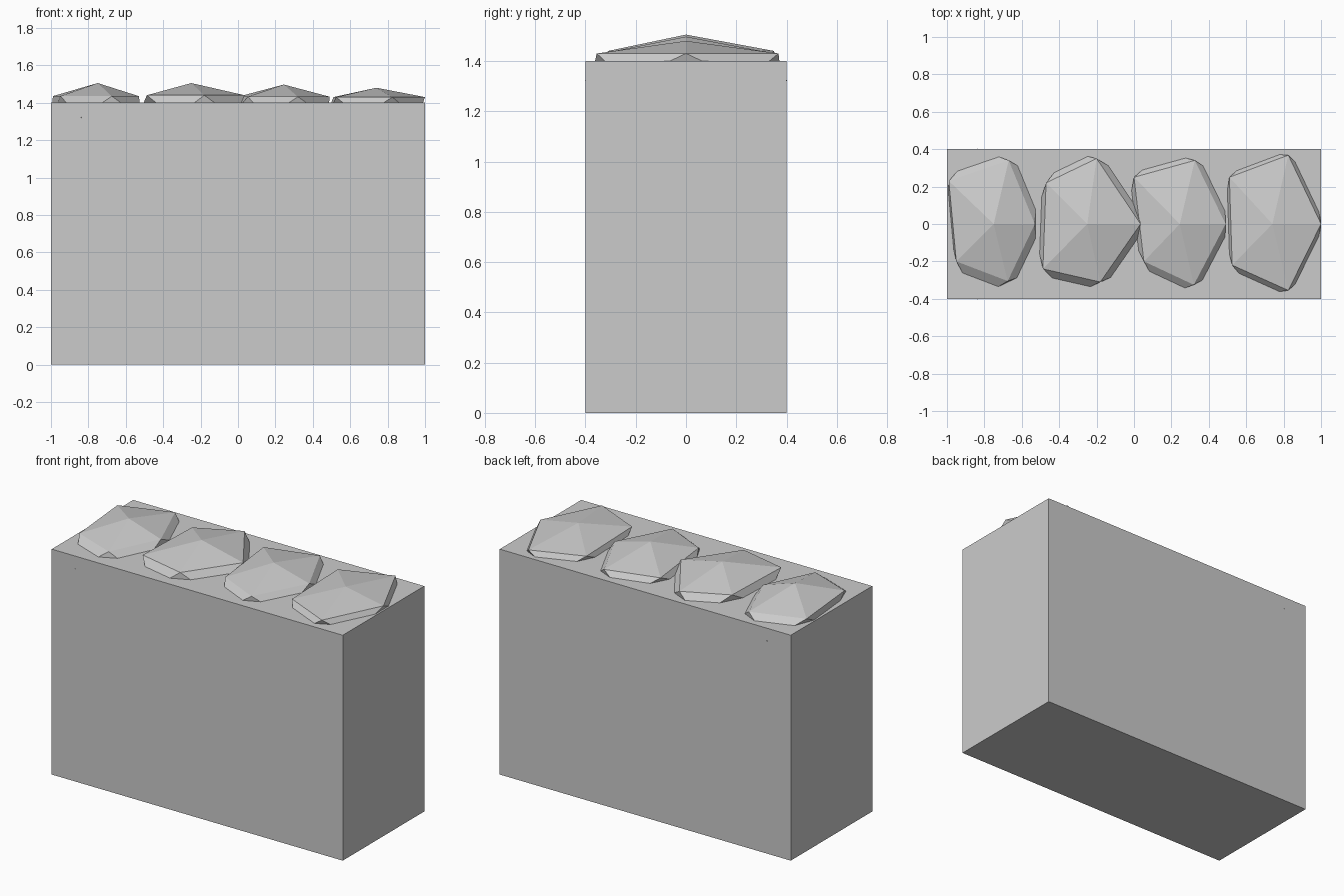
import bpy, bmesh, math

if "Cube" in bpy.data.objects:
    bpy.data.objects.remove(bpy.data.objects["Cube"])

stone_grey = bpy.data.materials.new("stone_grey")
stone_grey.diffuse_color = (0.6, 0.6, 0.6, 1)
stone_grey.use_nodes = True
stone_grey.node_tree.nodes["Principled BSDF"].inputs["Base Color"].default_value = stone_grey.diffuse_color


def finish(bm, name):
    bmesh.ops.recalc_face_normals(bm, faces=bm.faces)
    mesh = bpy.data.meshes.new(name)
    bm.to_mesh(mesh)
    bm.free()
    mesh.materials.append(stone_grey)
    bpy.context.collection.objects.link(bpy.data.objects.new(name, mesh))


# Solid wall block
bm = bmesh.new()
bmesh.ops.create_cube(bm, size=1)
for v in bm.verts:
    v.co.x *= 2.0
    v.co.y *= 0.8
    v.co.z = (v.co.z + 0.5) * 1.4
finish(bm, "wall_block")


# Cap stone: an uneven twenty-sided rock, sunk into the top of the block
def cap_stone(name, cx, top, ring_z, ring, rx, ry):
    bm = bmesh.new()
    apex = bm.verts.new((cx, 0, top))
    upper = [bm.verts.new((x, y, ring_z)) for x, y in ring]
    lower = []
    for k in range(5):
        a = math.radians(36 + 72 * k)
        x = max(-0.995, cx + rx * math.cos(a))
        lower.append(bm.verts.new((x, ry * math.sin(a), 1.32)))
    base = bm.verts.new((cx, 0, 1.25))
    for k in range(5):
        n = (k + 1) % 5
        bm.faces.new((apex, upper[k], upper[n]))
        bm.faces.new((upper[k], lower[k], upper[n]))
        bm.faces.new((lower[k], lower[n], upper[n]))
        bm.faces.new((base, lower[n], lower[k]))
    finish(bm, name)


# Each ring runs counter-clockwise from the right-hand corner
cap_stone("cap_stone_1", -0.75, 1.505, 1.435,
          [(-0.53, 0), (-0.67, 0.34), (-0.99, 0.23), (-0.95, -0.2), (-0.675, -0.305)], 0.29, 0.424)
cap_stone("cap_stone_2", -0.25, 1.505, 1.44,
          [(0.035, 0), (-0.2, 0.35), (-0.47, 0.22), (-0.487, -0.24), (-0.18, -0.31)], 0.29, 0.405)
cap_stone("cap_stone_3", 0.245, 1.497, 1.432,
          [(0.49, 0), (0.325, 0.34), (0.0, 0.25), (0.053, -0.2), (0.32, -0.325)], 0.29, 0.405)
cap_stone("cap_stone_4", 0.74, 1.48, 1.43,
          [(1.0, 0), (0.825, 0.368), (0.51, 0.25), (0.525, -0.22), (0.825, -0.355)], 0.27, 0.4)
